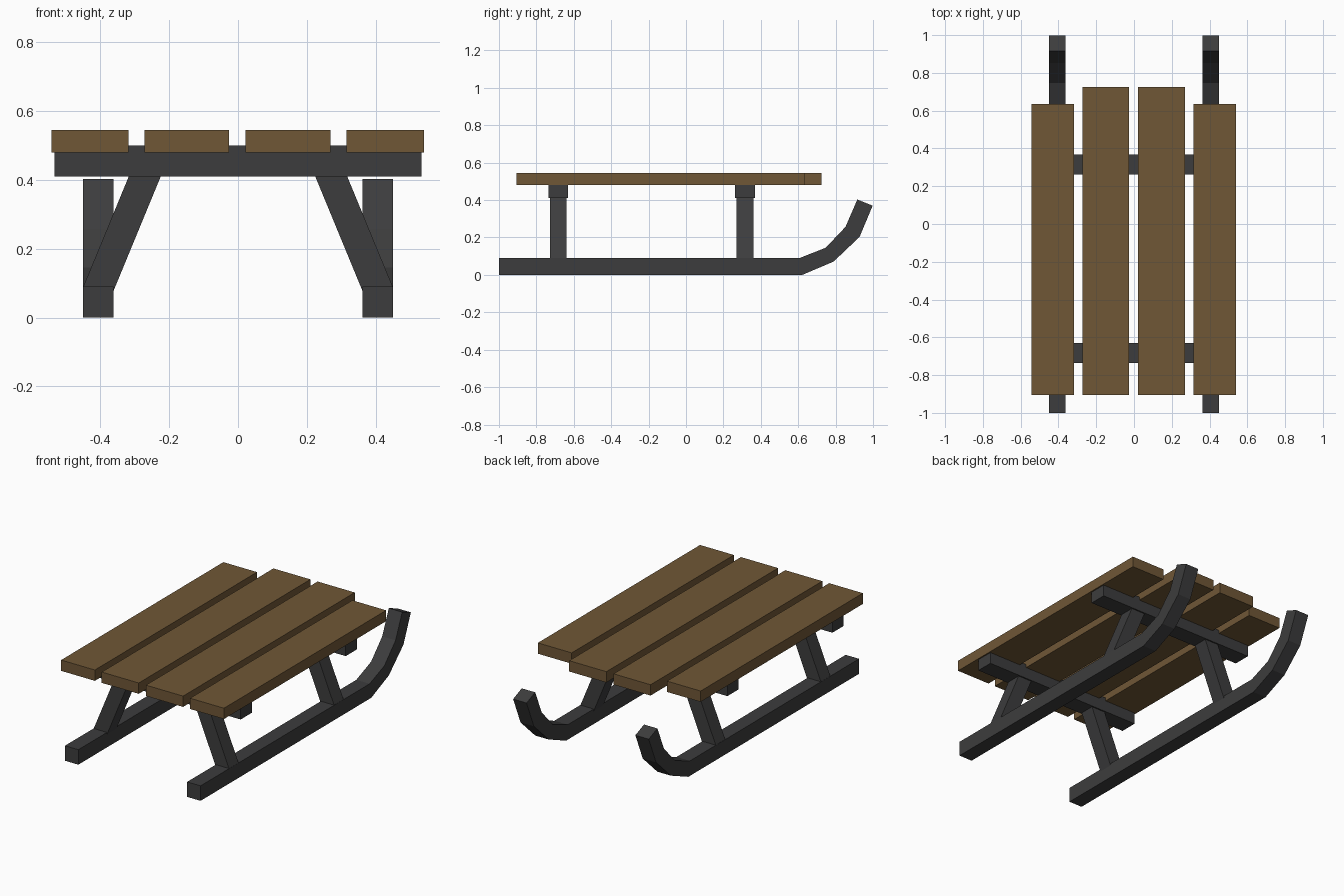
import bpy
import bmesh

cube = bpy.data.objects.get("Cube")
if cube:
    bpy.data.objects.remove(cube, do_unlink=True)


def make_material(name, rgb):
    mat = bpy.data.materials.new(name)
    mat.use_nodes = True
    mat.diffuse_color = (*rgb, 1)
    mat.node_tree.nodes["Principled BSDF"].inputs["Base Color"].default_value = (*rgb, 1)
    return mat


wood = make_material("brown wood", (0.16, 0.095, 0.037))
metal = make_material("dark grey", (0.046, 0.046, 0.047))


def prism(name, profile, axis, lo, hi, mat):
    """Extrude a closed 2D profile along x (profile in y, z) or y (profile in x, z)."""
    bm = bmesh.new()
    if axis == "x":
        verts = [bm.verts.new((lo, a, z)) for a, z in profile]
        move = (hi - lo, 0, 0)
    else:
        verts = [bm.verts.new((a, lo, z)) for a, z in profile]
        move = (0, hi - lo, 0)
    face = bm.faces.new(verts)
    ext = bmesh.ops.extrude_face_region(bm, geom=[face], use_keep_orig=True)
    moved = [g for g in ext["geom"] if isinstance(g, bmesh.types.BMVert)]
    bmesh.ops.translate(bm, verts=moved, vec=move)
    bmesh.ops.recalc_face_normals(bm, faces=bm.faces)
    mesh = bpy.data.meshes.new(name)
    bm.to_mesh(mesh)
    bm.free()
    mesh.materials.append(mat)
    obj = bpy.data.objects.new(name, mesh)
    bpy.context.collection.objects.link(obj)
    return obj


def box(name, x0, x1, y0, y1, z0, z1, mat):
    return prism(name, [(x0, z0), (x1, z0), (x1, z1), (x0, z1)], "y", y0, y1, mat)


# Seat planks: the two middle ones reach further back
for name, x0, x1, y1 in (("right_outer_plank", -0.542, -0.318, 0.635),
                         ("right_inner_plank", -0.272, -0.026, 0.725),
                         ("left_inner_plank", 0.022, 0.269, 0.725),
                         ("left_outer_plank", 0.316, 0.541, 0.635)):
    box(name, x0, x1, -0.906, y1, 0.48, 0.545, wood)

# Crossbars under the planks
supports = (("front", -0.683), ("rear", 0.315))
for end, y in supports:
    box(end + "_crossbar", -0.533, 0.533, y - 0.053, y + 0.053, 0.41, 0.50, metal)

# Runner side outline, with the upturned tip
runner = [(-1, 0), (0.622, 0), (0.789, 0.071), (0.928, 0.203), (0.998, 0.370),
          (0.916, 0.403), (0.853, 0.257), (0.747, 0.145), (0.607, 0.09), (-1, 0.09)]
# Slanted leg outline
leg = [(0.363, 0.075), (0.45, 0.09), (0.317, 0.412), (0.224, 0.412)]

for side, s in (("left", 1), ("right", -1)):
    prism(side + "_runner", runner, "x", s * 0.362, s * 0.451, metal)
    for end, y in supports:
        prism(f"{end}_{side}_leg", [(s * x, z) for x, z in leg], "y",
              y - 0.045, y + 0.045, metal)
